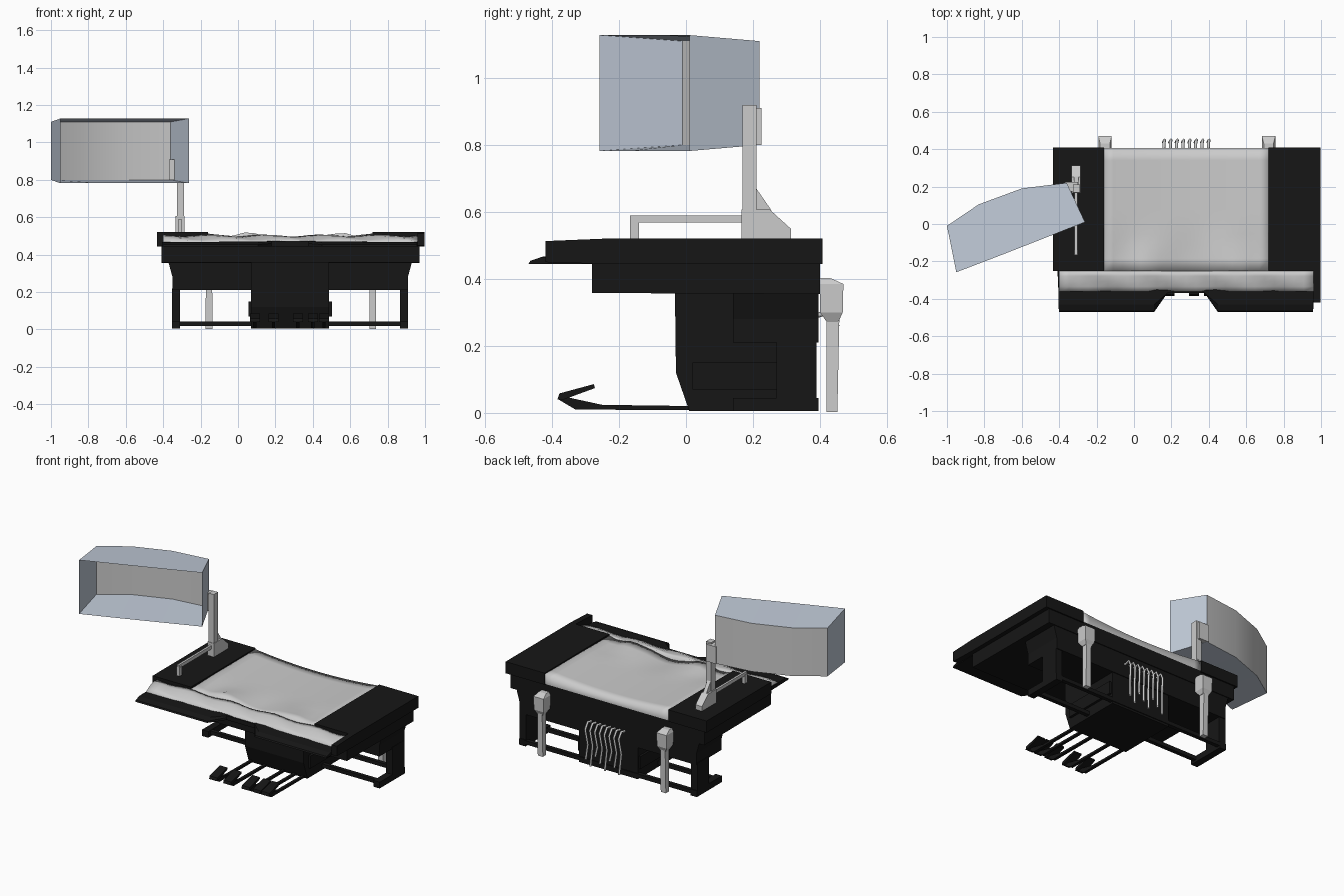
import bpy, bmesh, math
from mathutils import Vector

if "Cube" in bpy.data.objects:
    bpy.data.objects.remove(bpy.data.objects["Cube"])


def material(name, col):
    m = bpy.data.materials.new(name)
    m.diffuse_color = (*col, 1)
    m.use_nodes = True
    m.node_tree.nodes["Principled BSDF"].inputs["Base Color"].default_value = m.diffuse_color
    return m


BLACK = material("black", (0.008, 0.008, 0.008))
BLUE = material("blue_grey", (0.52, 0.58, 0.67))


def finish(bm, name, mat=None, smooth=False):
    bmesh.ops.recalc_face_normals(bm, faces=bm.faces)
    me = bpy.data.meshes.new(name)
    bm.to_mesh(me)
    bm.free()
    ob = bpy.data.objects.new(name, me)
    bpy.context.collection.objects.link(ob)
    if mat:
        me.materials.append(mat)
    if smooth:
        for p in me.polygons:
            p.use_smooth = True
    return ob


def loft(name, rings, mat=None, caps=True):
    """Skin between rings that have the same number of points."""
    bm = bmesh.new()
    vs = [[bm.verts.new(p) for p in r] for r in rings]
    n = len(vs[0])
    for a, b in zip(vs, vs[1:]):
        for i in range(n):
            j = (i + 1) % n
            bm.faces.new((a[i], a[j], b[j], b[i]))
    if caps:
        bm.faces.new(vs[0])
        bm.faces.new(vs[-1])
    return finish(bm, name, mat)


def box(name, x, y, z, mat=None):
    rect = [(x[0], y[0]), (x[1], y[0]), (x[1], y[1]), (x[0], y[1])]
    return loft(name, [[(*p, h) for p in rect] for h in z], mat)


def side_prism(name, x, profile, mat=None):
    """Extrude a (y, z) profile along x."""
    return loft(name, [[(h, *p) for p in profile] for h in x], mat)


def front_prism(name, y, profile, mat=None):
    """Extrude an (x, z) profile along y."""
    return loft(name, [[(p[0], h, p[1]) for p in profile] for h in y], mat)


def grid(name, x, y, nx, ny, height, skirt, smooth=True):
    """Cushion sheet whose border drops to the skirt height."""
    bm = bmesh.new()
    v = [[None] * (ny + 1) for _ in range(nx + 1)]
    for i in range(nx + 1):
        for j in range(ny + 1):
            px = x[0] + (x[1] - x[0]) * i / nx
            py = y[0] + (y[1] - y[0]) * j / ny
            v[i][j] = bm.verts.new((px, py, height(px, py)))
    for i in range(nx):
        for j in range(ny):
            bm.faces.new((v[i][j], v[i + 1][j], v[i + 1][j + 1], v[i][j + 1]))
    border = [e for e in bm.edges if e.is_boundary]
    ext = bmesh.ops.extrude_edge_only(bm, edges=border)
    for g in ext["geom"]:
        if isinstance(g, bmesh.types.BMVert):
            g.co.z = skirt
    return finish(bm, name, None, smooth)


def tube(name, pts, r):
    cu = bpy.data.curves.new(name, "CURVE")
    cu.dimensions = "3D"
    cu.bevel_depth = r
    cu.bevel_resolution = 0
    s = cu.splines.new("POLY")
    s.points.add(len(pts) - 1)
    for q, p in zip(s.points, pts):
        q.co = (*p, 1)
    ob = bpy.data.objects.new(name, cu)
    bpy.context.collection.objects.link(ob)
    return ob


MID = 0.278  # centre line of the desk

# Tabletop slab with the notched front lip
def slab_ring(lip, z):
    pts = [(-0.70, 0.40), (-0.68, lip), (-0.17, lip), (-0.10, -0.37),
           (0.10, -0.37), (0.17, lip), (0.68, lip), (0.70, 0.40)]
    return [(MID + a, b, z if b > -0.4 or z < 0.455 else z - 0.006) for a, b in pts]

loft("desk_slab", [slab_ring(-0.47, 0.445), slab_ring(-0.465, 0.46), slab_ring(-0.43, 0.472)], BLACK)

# Raised side trays and the narrow right-hand rail
tray = [(-0.25, 0.445), (0.408, 0.445), (0.408, 0.52), (-0.25, 0.52)]
side_prism("left_tray", (-0.432, -0.16), tray, BLACK)
side_prism("right_tray", (0.72, 0.997), tray, BLACK)
side_prism("right_rail", (0.96, 0.997),
           [(-0.42, 0.45), (-0.25, 0.445), (-0.25, 0.52), (-0.42, 0.513)], BLACK)

# Apron under the slab
side_prism("apron", (-0.41, 0.97), [(-0.28, 0.358), (0.40, 0.355), (0.40, 0.45), (-0.28, 0.45)], BLACK)


# Soft grey top and padded arm rest
def top_height(x, y):
    u = (x - MID) / 0.44
    z = 0.487 + 0.026 * u * u
    if y < 0:
        z += 0.012 * math.sin(x * 17) * min(1, -y / 0.2)
    for cx in (0.04, 0.57):
        z += 0.022 * math.exp(-((x - cx) ** 2 + (y + 0.23) ** 2) / 0.004)
    return min(z, 0.518)


def rest_height(x, y):
    t = (-0.25 - y) / 0.11
    return 0.502 - 0.03 * t * t + 0.006 * math.sin(x * 21 + y * 30)


grid("soft_top", (-0.16, 0.72), (-0.25, 0.406), 18, 10, top_height, 0.45)
grid("arm_rest", (-0.40, 0.96), (-0.362, -0.25), 26, 4, rest_height, 0.45)

# Understructure: cross beam, pedestal
front_prism("cross_beam", (0.14, 0.395),
            [(-0.35, 0.21), (0.908, 0.21), (0.908, 0.28), (0.93, 0.36), (-0.372, 0.36), (-0.35, 0.28)], BLACK)
side_prism("pedestal", (0.07, 0.487),
           [(0.01, 0.005), (0.39, 0.005), (0.39, 0.36), (-0.033, 0.36), (-0.03, 0.12)], BLACK)
box("pedestal_collar", (0.057, 0.502), (0.02, 0.38), (0.07, 0.15), BLACK)

# Legs, feet and floor bars
for s, label in ((-1, "left"), (1, "right")):
    x = sorted((MID + s * 0.587, MID + s * 0.632))
    box(label + "_leg", x, (0.27, 0.39), (0.005, 0.22), BLACK)
    box(label + "_foot", x, (0.14, 0.395), (0.005, 0.045), BLACK)
for y in (0.16, 0.37):
    box("floor_bar", (-0.34, 0.90), (y, y + 0.025), (0.018, 0.042), BLACK)

# Foot pedals on long arms
for k, x in enumerate((0.09, 0.19, 0.32, 0.40, 0.46)):
    side_prism("pedal_arm", (x - 0.009, x + 0.009),
               [(0.05, 0.008), (0.05, 0.02), (-0.25, 0.024), (-0.37, 0.05),
                (-0.384, 0.042), (-0.33, 0.01)], BLACK)
    side_prism("pedal_plate", (x - 0.027, x + 0.027),
               [(-0.384, 0.04), (-0.378, 0.058), (-0.275, 0.086), (-0.272, 0.074), (-0.365, 0.04)], BLACK)

# Rear grey posts with bulky heads
for x in (-0.155, 0.72):
    def ring(w, y0, y1, z):
        return [(x - w, y0, z), (x + w, y0, z), (x + w, y1, z), (x - w, y1, z)]
    loft("rear_post", [ring(0.018, 0.42, 0.452, 0.003), ring(0.017, 0.42, 0.458, 0.29)])
    loft("rear_post_head", [ring(0.02, 0.42, 0.455, 0.272), ring(0.034, 0.40, 0.468, 0.30),
                            ring(0.036, 0.40, 0.47, 0.385), ring(0.026, 0.40, 0.43, 0.403)])

# Hanging cables at the back
for k in range(8):
    x = 0.16 + k * 0.034
    end = 0.03 + 0.035 * (k % 3)
    tube("cable", [(x, 0.385, 0.29), (x, 0.43, 0.30), (x + 0.004, 0.45, 0.26),
                   (x - 0.004, 0.435, 0.16), (x + 0.004, 0.445, end)], 0.008)

# Monitor stand: base, strut, column, bracket and front bar
side_prism("stand_base", (-0.333, -0.287),
           [(0.165, 0.515), (0.313, 0.515), (0.313, 0.55), (0.25, 0.607), (0.165, 0.607)])
side_prism("stand_strut", (-0.322, -0.298),
           [(0.17, 0.6), (0.255, 0.605), (0.21, 0.67), (0.19, 0.86), (0.17, 0.9)])
box("stand_column", (-0.326, -0.290), (0.168, 0.21), (0.60, 0.92))
box("monitor_bracket", (-0.37, -0.30), (0.175, 0.225), (0.80, 0.91))
box("front_bar", (-0.317, -0.303), (-0.167, 0.17), (0.568, 0.59))
box("front_bar_leg", (-0.32, -0.30), (-0.167, -0.14), (0.515, 0.575))

# Monitor: curved screen and an open hood flaring to the front
arc = [(-1.0, -0.01), (-0.83, 0.105), (-0.60, 0.19), (-0.36, 0.22)]
mouth = [(-0.95, -0.258), (-0.72, -0.17), (-0.49, -0.08), (-0.262, 0.01)]


def outline(pts, z0, z1):
    return [(*p, z0) for p in pts] + [(*p, z1) for p in reversed(pts)]


hood = loft("monitor_hood", [outline(arc, 0.80, 1.11), outline(mouth, 0.782, 1.128)], BLUE, caps=False)
bm = bmesh.new()
low = [bm.verts.new((*p, 0.80)) for p in arc]
high = [bm.verts.new((*p, 1.11)) for p in arc]
for i in range(3):
    bm.faces.new((low[i], low[i + 1], high[i + 1], high[i]))
finish(bm, "monitor_screen", None, True)
